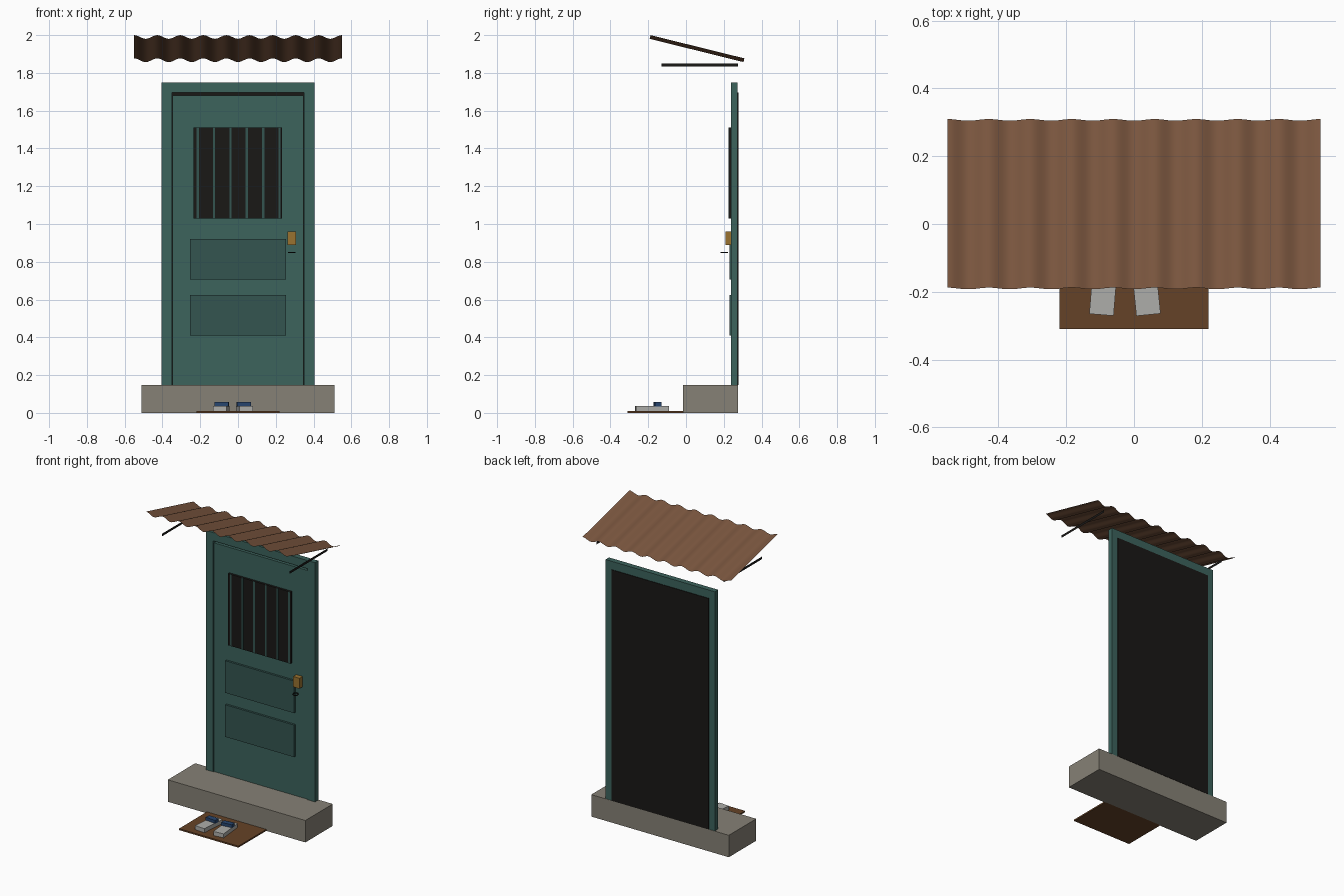
import bpy, bmesh, math
from mathutils import Matrix

if "Cube" in bpy.data.objects:
    bpy.data.objects.remove(bpy.data.objects["Cube"])


def material(name, rgb):
    m = bpy.data.materials.new(name)
    m.diffuse_color = (*rgb, 1)
    m.use_nodes = True
    m.node_tree.nodes["Principled BSDF"].inputs["Base Color"].default_value = m.diffuse_color
    return m


TEAL = material("teal paint", (0.045, 0.125, 0.108))
PANEL = material("dark teal", (0.033, 0.09, 0.08))
BLACK = material("black", (0.01, 0.009, 0.008))
RUST = material("rusty tin", (0.2, 0.095, 0.05))
CONCRETE = material("concrete", (0.24, 0.22, 0.18))
MAT = material("coir", (0.13, 0.055, 0.02))
BRASS = material("brass", (0.32, 0.17, 0.03))
SOLE = material("pale rubber", (0.42, 0.42, 0.4))
BLUE = material("blue strap", (0.02, 0.06, 0.16))


def finish(name, bm, mat):
    me = bpy.data.meshes.new(name)
    bm.to_mesh(me)
    bm.free()
    me.materials.append(mat)
    ob = bpy.data.objects.new(name, me)
    bpy.context.collection.objects.link(ob)
    return ob


def box(name, mat, x, y, z, turn=0.0):
    """Box between the given (low, high) pairs, turned about its own z axis."""
    bm = bmesh.new()
    bmesh.ops.create_cube(bm, size=1)
    size = [b - a for a, b in (x, y, z)]
    mid = [(a + b) / 2 for a, b in (x, y, z)]
    bm.transform(Matrix.Translation(mid) @ Matrix.Rotation(turn, 4, 'Z')
                 @ Matrix.Diagonal((*size, 1)))
    return finish(name, bm, mat)


# Step and doormat
box("concrete_step", CONCRETE, (-0.51, 0.51), (-0.015, 0.275), (0, 0.147))
box("doormat", MAT, (-0.22, 0.22), (-0.31, -0.01), (0, 0.01))

# Door frame: upside-down U extruded in depth
bm = bmesh.new()
outline = [(-0.405, 0.147), (-0.405, 1.75), (0.405, 1.75), (0.405, 0.147),
           (0.35, 0.147), (0.35, 1.695), (-0.35, 1.695), (-0.35, 0.147)]
face = bm.faces.new([bm.verts.new((x, 0.237, z)) for x, z in outline])
ext = bmesh.ops.extrude_face_region(bm, geom=[face])["geom"]
bmesh.ops.translate(bm, vec=(0, 0.036, 0),
                    verts=[v for v in ext if isinstance(v, bmesh.types.BMVert)])
bmesh.ops.recalc_face_normals(bm, faces=bm.faces)
finish("door_frame", bm, TEAL)

# Door leaf, dark backing and raised panels
box("door_leaf", TEAL, (-0.347, 0.347), (0.243, 0.268), (0.147, 1.68))
box("dark_backing", BLACK, (-0.36, 0.36), (0.269, 0.277), (0.147, 1.695))
for name, z in (("lower_panel", (0.41, 0.625)), ("upper_panel", (0.705, 0.92))):
    box(name, PANEL, (-0.255, 0.255), (0.229, 0.25), z)

# Barred window
box("window", BLACK, (-0.235, 0.232), (0.228, 0.25), (1.03, 1.51))
for i in range(6):
    x = -0.213 + 0.0865 * i
    box(f"window_bar_{i + 1}", PANEL, (x - 0.006, x + 0.006), (0.226, 0.23), (1.03, 1.51))

# Lock body and ring
box("lock_body", BRASS, (0.262, 0.308), (0.21, 0.243), (0.89, 0.96))
bpy.ops.mesh.primitive_torus_add(location=(0.285, 0.202, 0.85), major_radius=0.017,
                                 minor_radius=0.0035, major_segments=16, minor_segments=6)
ring = bpy.context.object
ring.name = "lock_ring"
ring.data.materials.append(BLACK)

# Slippers on the mat
for side, x, turn in (("left", -0.089, -0.08), ("right", 0.034, 0.1)):
    turn_x = 0.03 * -math.sin(turn)
    box(f"{side}_slipper_sole", SOLE, (x - 0.036, x + 0.036), (-0.268, -0.094),
        (0.01, 0.037), turn)
    xs = x + turn_x
    box(f"{side}_slipper_strap", BLUE, (xs - 0.037, xs + 0.037), (-0.168, -0.134),
        (0.034, 0.057), turn)

# Corrugated awning: wavy grid tilted up toward the front
bm = bmesh.new()
WAVES, STEPS = 9, 108
rows = []
for y, z in ((-0.19, 1.99), (0.307, 1.867)):
    row = []
    for i in range(STEPS + 1):
        t = i / STEPS
        w = 0.01 * math.cos(t * WAVES * math.tau)
        row.append(bm.verts.new((-0.55 + 1.1 * t, y + 0.24 * w, z + 0.97 * w)))
    rows.append(row)
for i in range(STEPS):
    f = bm.faces.new((rows[0][i], rows[0][i + 1], rows[1][i + 1], rows[1][i]))
    f.smooth = True
finish("corrugated_awning", bm, RUST)

# Thin flat awning brackets
for side, x in (("left", -0.472), ("right", 0.472)):
    bm = bmesh.new()
    bm.faces.new([bm.verts.new((x, y, z)) for y, z in
                  ((-0.13, 1.833), (0.275, 1.833), (0.275, 1.85), (-0.13, 1.85))])
    finish(f"{side}_awning_bracket", bm, BLACK)
